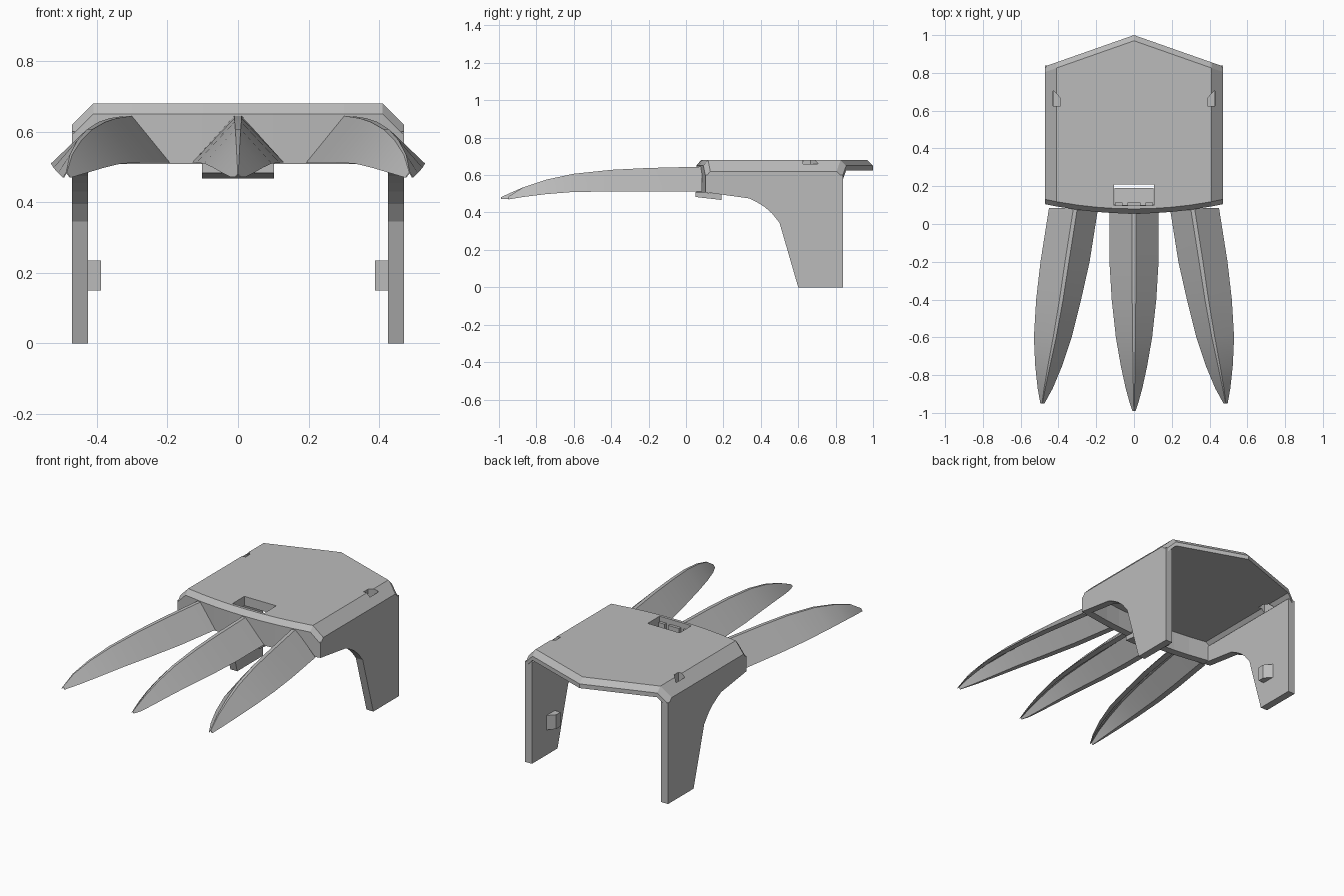
import bpy, bmesh, math

cube = bpy.data.objects.get("Cube")
if cube:
    bpy.data.objects.remove(cube, do_unlink=True)

grey = bpy.data.materials.new("plain_grey")
grey.use_nodes = True
grey.diffuse_color = (0.5, 0.5, 0.5, 1)
grey.node_tree.nodes["Principled BSDF"].inputs["Base Color"].default_value = (0.5, 0.5, 0.5, 1)


def loft(name, rings):
    """Skin a row of closed rings and cap both ends."""
    bm = bmesh.new()
    rows = [[bm.verts.new(p) for p in ring] for ring in rings]
    n = len(rows[0])
    for a, b in zip(rows, rows[1:]):
        for i in range(n):
            j = (i + 1) % n
            bm.faces.new((a[i], a[j], b[j], b[i]))
    bm.faces.new(rows[0])
    bm.faces.new(rows[-1][::-1])
    bmesh.ops.recalc_face_normals(bm, faces=bm.faces)
    mesh = bpy.data.meshes.new(name)
    bm.to_mesh(mesh)
    bm.free()
    mesh.materials.append(grey)
    obj = bpy.data.objects.new(name, mesh)
    bpy.context.collection.objects.link(obj)
    return obj


def prism_x(name, profile, x0, x1):
    return loft(name, [[(x, y, z) for y, z in profile] for x in (x0, x1)])


def prism_z(name, outline, z0, z1):
    return loft(name, [[(x, y, z) for x, y in outline] for z in (z0, z1)])


def box(name, x0, x1, y0, y1, z0, z1):
    return prism_z(name, [(x0, y0), (x1, y0), (x1, y1), (x0, y1)], z0, z1)


def cut(target, cutter):
    cutter.hide_render = True
    mod = target.modifiers.new("cut", 'BOOLEAN')
    mod.object = cutter
    mod.solver = 'EXACT'
    bpy.context.view_layer.objects.active = target
    bpy.ops.object.modifier_apply(modifier=mod.name)
    bpy.data.objects.remove(cutter, do_unlink=True)


# Top shell: bowed front wall, pointed back, chamfered sides
def shell_section(x):
    a = abs(x)
    front = 0.055 + 0.05 * (a / 0.47) ** 2
    back = 1.0 - 0.165 * a / 0.47
    top = 0.68 - max(0, a - 0.41)
    under = top - 0.055
    return [(x, y, z) for y, z in (
        (front + 0.025, top), (back - 0.03, top), (back, top - 0.03), (back, under),
        (front + 0.045, under), (front + 0.045, 0.508), (front, 0.508), (front, top - 0.03))]


half = [0.1, 0.2, 0.3, 0.41, 0.47]
shell = loft("top_shell", [shell_section(x) for x in [-h for h in reversed(half)] + [0] + half])

# Side legs with curved front edge, inner pegs and the holes above them
leg_profile = [(0.105, 0.6), (0.105, 0.508), (0.34, 0.475), (0.38, 0.455), (0.42, 0.43),
               (0.46, 0.395), (0.5, 0.345), (0.6, 0), (0.84, 0), (0.84, 0.6)]
for side, s in (("left", 1), ("right", -1)):
    prism_x(side + "_leg", leg_profile, s * 0.425, s * 0.47)
    peg = [(s * x, y) for x, y in ((0.43, 0.625), (0.388, 0.625), (0.388, 0.665), (0.425, 0.705), (0.43, 0.705))]
    prism_z(side + "_peg", peg, 0.15, 0.235)
    cut(shell, prism_z("hole_cutter", peg, 0.55, 0.75))

# Front slot with the latch shelf under it
cut(shell, box("slot_cutter", -0.105, 0.105, 0.098, 0.21, 0.6, 0.75))
prism_x("latch_shelf", [(0.05, 0.51), (0.05, 0.483), (0.19, 0.467), (0.19, 0.498)], -0.102, 0.102)
for x0, x1 in ((-0.1, -0.06), (-0.035, 0.035), (0.06, 0.1)):
    box("latch_tooth", x0, x1, 0.09, 0.115, 0.49, 0.65)


# Blades: hollow ridged fingers; rows are y, left edge, ridge, right edge, ridge z, edge z
def blade(name, rows, flip=1):
    rings = []
    for y, l, c, r, top, low in rows:
        w = (r - l) * 0.04
        mid = (l + r) / 2
        outer = [(l, low), (c - w, top), (c + w, top), (r, low)]
        inner = [(mid + (x - mid) * 0.72, low + (z - low) * 0.72) for x, z in reversed(outer)]
        rings.append([(flip * x, y, z) for x, z in outer + inner])
    obj = loft(name, rings)
    bpy.ops.object.select_all(action='DESELECT')
    obj.select_set(True)
    bpy.context.view_layer.objects.active = obj
    bpy.ops.object.shade_smooth_by_angle(angle=math.radians(30))


stations = [(0.085, 0.645, 0.513), (-0.2, 0.638, 0.513), (-0.4, 0.628, 0.512), (-0.6, 0.607, 0.51),
            (-0.75, 0.575, 0.498), (-0.87, 0.535, 0.483), (-0.95, 0.5, 0.472)]
widths = [0.13, 0.13, 0.118, 0.096, 0.07, 0.044, 0.022]
middle = [(y, -w, 0, w, t, b) for (y, t, b), w in zip(stations, widths)]
blade("middle_blade", middle + [(-0.99, -0.008, 0, 0.008, 0.481, 0.472)])

edges = [(0.19, 0.31, 0.45), (0.235, 0.355, 0.495), (0.28, 0.385, 0.518), (0.33, 0.42, 0.53),
         (0.38, 0.45, 0.523), (0.43, 0.473, 0.51), (0.474, 0.486, 0.496)]
outer_rows = [(y, l, c, r, t, b) for (y, t, b), (l, c, r) in zip(stations, edges)]
outer_rows[-1] = outer_rows[-1][:4] + (0.485, 0.47)
blade("left_blade", outer_rows)
blade("right_blade", outer_rows, -1)
